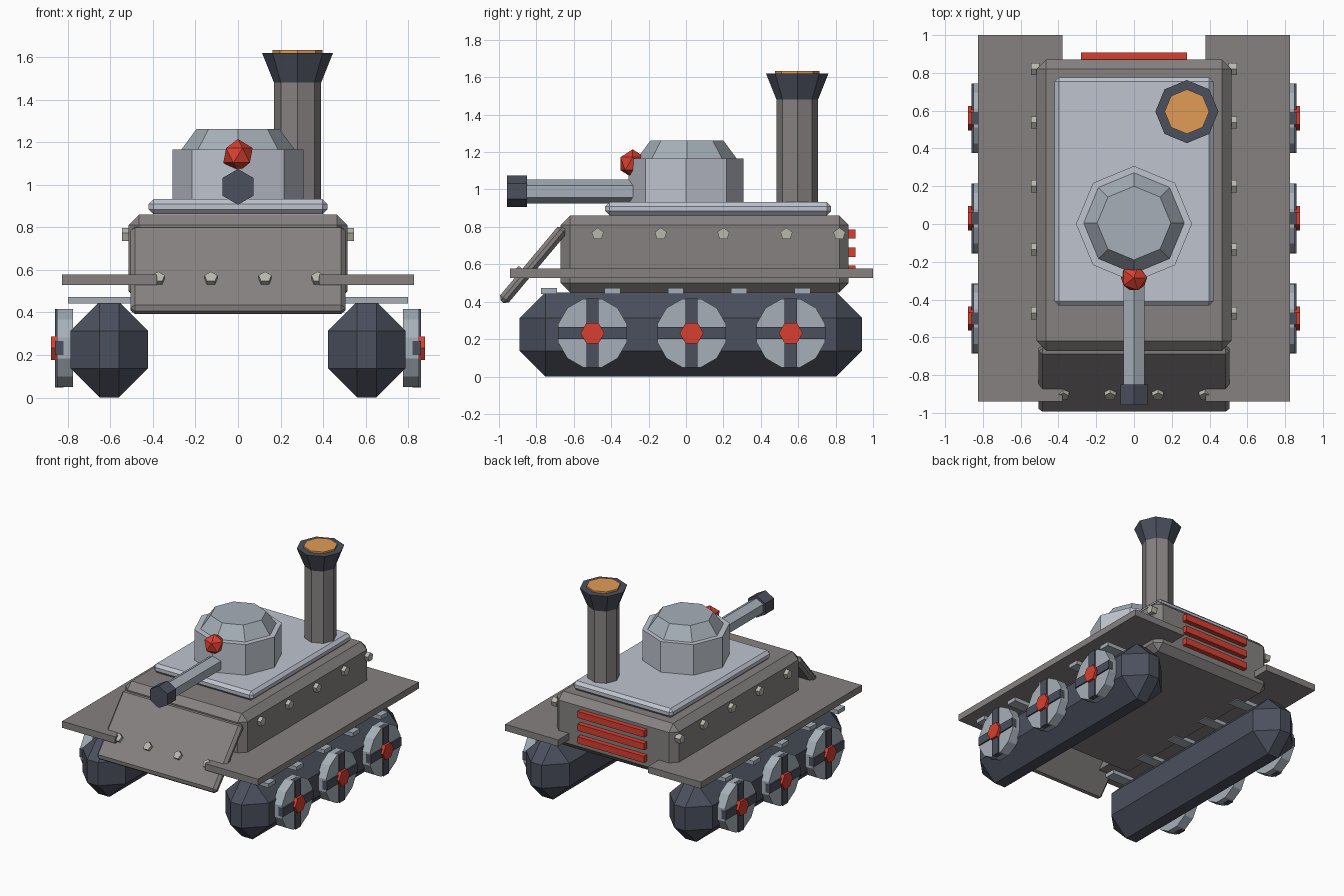
import bpy, bmesh
from math import pi, radians, cos, sin
from mathutils import Matrix, Vector

if "Cube" in bpy.data.objects:
    bpy.data.objects.remove(bpy.data.objects["Cube"])


def material(name, r, g, b):
    m = bpy.data.materials.new(name)
    m.diffuse_color = (r, g, b, 1)
    m.use_nodes = True
    m.node_tree.nodes["Principled BSDF"].inputs["Base Color"].default_value = m.diffuse_color
    return m


GREY = material("hull_grey", 0.24, 0.22, 0.22)
LIGHT = material("light_steel", 0.52, 0.55, 0.62)
STEEL = material("steel", 0.38, 0.43, 0.48)
DARK = material("dark_slate", 0.07, 0.08, 0.11)
RED = material("red", 0.68, 0.05, 0.03)
ORANGE = material("orange", 0.75, 0.33, 0.09)
BOLT = material("bolt", 0.48, 0.48, 0.42)


def finish(bm, name, mat, matrix):
    bm.normal_update()
    mesh = bpy.data.meshes.new(name)
    bm.to_mesh(mesh)
    bm.free()
    mesh.materials.append(mat)
    ob = bpy.data.objects.new(name, mesh)
    ob.matrix_world = matrix
    bpy.context.collection.objects.link(ob)
    return ob


def box(name, center, size, mat, bevel=0, rot_x=0):
    bm = bmesh.new()
    bmesh.ops.create_cube(bm, size=1, matrix=Matrix.Diagonal((*size, 1)))
    if bevel:
        bmesh.ops.bevel(bm, geom=bm.edges[:], offset=bevel, segments=1,
                        profile=0.5, affect='EDGES')
    return finish(bm, name, mat, Matrix.Translation(center) @ Matrix.Rotation(rot_x, 4, 'X'))


def prism(name, start, end, r1, r2, sides, mat, turn=0):
    """Cone or cylinder between two points."""
    a, b = Vector(start), Vector(end)
    d = b - a
    bm = bmesh.new()
    bmesh.ops.create_cone(bm, cap_ends=True, segments=sides, radius1=r1, radius2=r2,
                          depth=d.length, matrix=Matrix.Rotation(turn, 4, 'Z'))
    rot = d.to_track_quat('Z', 'Y').to_matrix().to_4x4()
    return finish(bm, name, mat, Matrix.Translation((a + b) / 2) @ rot)


# Hull, deck and sloped front plate
box("hull", (0, 0.1, 0.655), (1.03, 1.54, 0.41), GREY, 0.05)
box("deck", (0, 0.172, 0.897), (0.84, 1.208, 0.07), LIGHT, 0.022)
SLOPE = radians(50)
plate_center = Vector((0, -0.818, 0.597))
normal = Vector((0, -sin(SLOPE), cos(SLOPE)))
box("front_plate", plate_center, (1.01, 0.515, 0.06), GREY, 0.02, SLOPE)
along = Vector((0, cos(SLOPE), sin(SLOPE)))
for x in (-0.375, -0.127, 0.127, 0.375):
    p = plate_center + normal * 0.02 - along * 0.085
    p.x = x
    prism("plate_bolt", p, p + normal * 0.035, 0.032, 0.032, 5, BOLT)

# Rear grille bars
for z in (0.762, 0.665, 0.568):
    box("grille_bar", (0, 0.885, z), (0.56, 0.045, 0.05), RED)

# Running gear and side fittings, left and right
for s in (-1, 1):
    box("fender", (s * 0.603, 0.03, 0.553), (0.447, 1.94, 0.05), GREY)
    box("track", (s * 0.605, 0.026, 0.225), (0.365, 1.83, 0.45), DARK, 0.137)
    for i in range(5):
        box("track_link", (s * 0.595, -0.733 + i * 0.339, 0.457), (0.41, 0.085, 0.03), STEEL)
    for y in (-0.5, 0.03, 0.56):
        prism("wheel", (s * 0.775, y, 0.232), (s * 0.85, y, 0.232), 0.19, 0.19, 12, STEEL, pi / 12)
        box("wheel_spoke_vertical", (s * 0.84, y, 0.232), (0.04, 0.065, 0.37), DARK)
        box("wheel_spoke_level", (s * 0.84, y, 0.232), (0.04, 0.37, 0.065), DARK)
        # hexagon points face forward and back
        hub = prism("wheel_hub", (s * 0.845, y, 0.232), (s * 0.878, y, 0.232),
                    0.064, 0.064, 6, RED)
        pts = [hub.matrix_world @ v.co for v in hub.data.vertices]
        if max(p.z for p in pts) > 0.232 + 0.06:
            hub.data.transform(Matrix.Rotation(pi / 6, 4, 'Z'))
    for y in (-0.472, -0.135, 0.2, 0.537, 0.82):
        prism("hull_bolt", (s * 0.5, y, 0.762), (s * 0.545, y, 0.762), 0.034, 0.034, 5, BOLT)

# Turret, dome, gun and top lamp
prism("turret", (0, 0, 0.925), (0, 0, 1.165), 0.307, 0.307, 8, LIGHT)
prism("turret_dome", (0, 0.005, 1.16), (0, 0.005, 1.262), 0.27, 0.195, 8, STEEL)
for name, y0, y1, r, mat in (("gun_barrel", -0.2, -0.86, 0.064, STEEL),
                             ("gun_muzzle", -0.85, -0.957, 0.084, DARK)):
    gun = prism(name, (0, y0, 0.99), (0, y1, 0.99), r, r, 6, mat)
    pts = [gun.matrix_world @ v.co for v in gun.data.vertices]
    if max(p.z for p in pts) < 0.99 + r * 0.95:
        gun.data.transform(Matrix.Rotation(pi / 6, 4, 'Z'))
bm = bmesh.new()
bmesh.ops.create_icosphere(bm, subdivisions=1, radius=0.077)
finish(bm, "turret_lamp", RED, Matrix.Translation((0, -0.285, 1.138)))

# Smokestack with flared top and glowing cap
cx, cy = 0.28, 0.595
prism("stack_pipe", (cx, cy, 0.92), (cx, cy, 1.49), 0.111, 0.111, 8, GREY)
prism("stack_flare", (cx, cy, 1.48), (cx, cy, 1.62), 0.111, 0.167, 8, DARK)
prism("stack_glow", (cx, cy, 1.6), (cx, cy, 1.633), 0.118, 0.118, 8, ORANGE)
